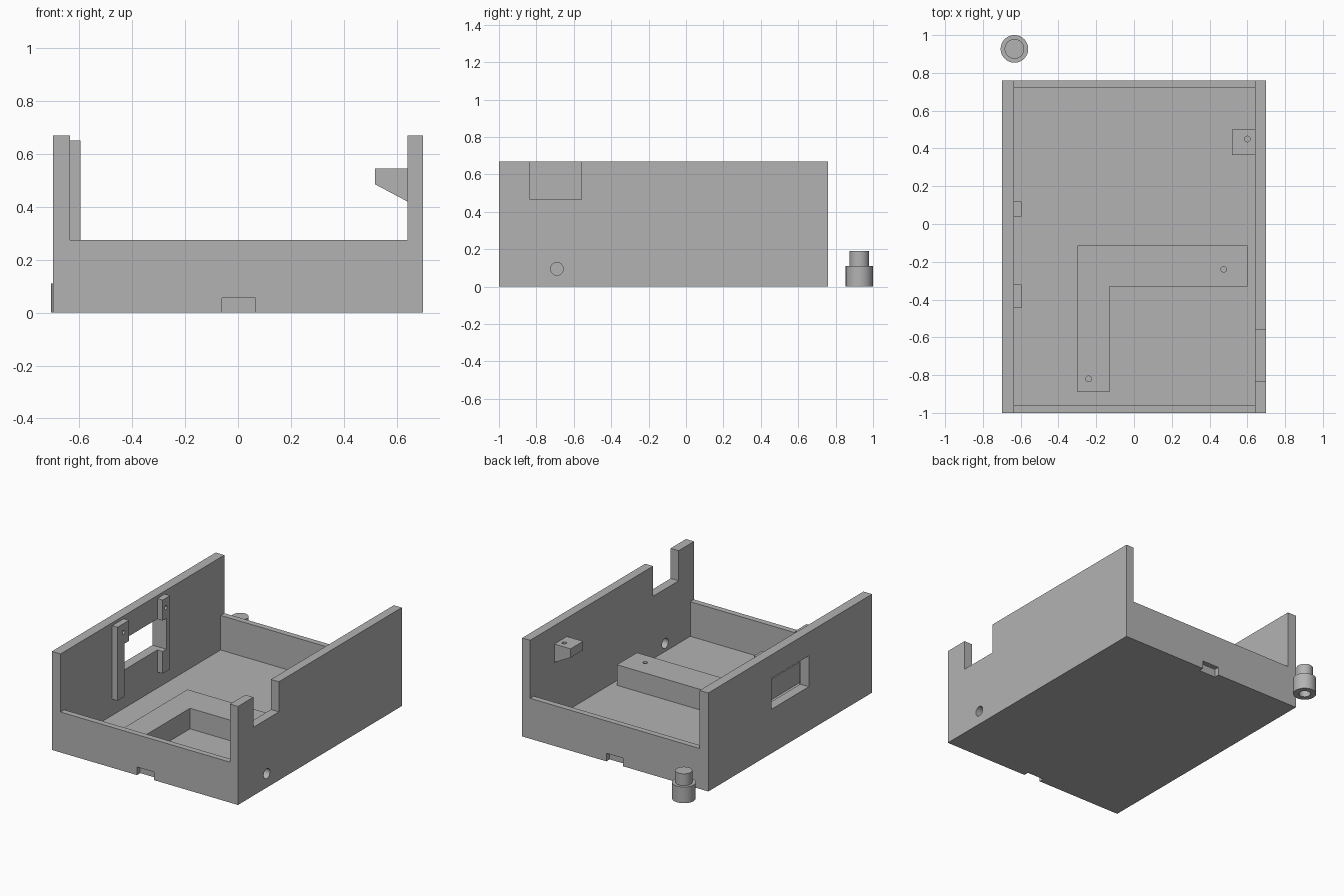
import bpy
import math

if "Cube" in bpy.data.objects:
    bpy.data.objects.remove(bpy.data.objects["Cube"], do_unlink=True)

grey = bpy.data.materials.new("plain_grey")
grey.use_nodes = True
GREY = (0.45, 0.45, 0.45, 1)
grey.diffuse_color = GREY
grey.node_tree.nodes["Principled BSDF"].inputs["Base Color"].default_value = GREY


def prism(name, outline, low, high, axis="z"):
    """Extrude a closed outline along z, or along y for (x, z) outlines."""
    def place(p, h):
        return (p[0], p[1], h) if axis == "z" else (p[0], h, p[1])
    n = len(outline)
    verts = [place(p, h) for h in (low, high) for p in outline]
    faces = [list(range(n))[::-1], list(range(n, 2 * n))]
    faces += [(i, (i + 1) % n, (i + 1) % n + n, i + n) for i in range(n)]
    if axis == "y":
        faces = [list(f)[::-1] for f in faces]
    mesh = bpy.data.meshes.new(name)
    mesh.from_pydata(verts, [], faces)
    mesh.materials.append(grey)
    obj = bpy.data.objects.new(name, mesh)
    bpy.context.collection.objects.link(obj)
    return obj


def box(name, x, y, z):
    return prism(name, [(x[0], y[0]), (x[1], y[0]), (x[1], y[1]), (x[0], y[1])], *z)


def rod(name, centre, radius, depth, axis="z", sides=32):
    turn = (0, math.pi / 2, 0) if axis == "x" else (0, 0, 0)
    bpy.ops.mesh.primitive_cylinder_add(vertices=sides, radius=radius, depth=depth,
                                        location=centre, rotation=turn)
    obj = bpy.context.object
    obj.name = name
    obj.data.materials.append(grey)
    return obj


def combine(obj, others, operation="DIFFERENCE"):
    """Apply a boolean with each other object, then remove that object."""
    for other in others:
        other.hide_render = True
        mod = obj.modifiers.new("cut", "BOOLEAN")
        mod.operation, mod.solver, mod.object = operation, "EXACT", other
        bpy.context.view_layer.objects.active = obj
        bpy.ops.object.modifier_apply(modifier=mod.name)
        bpy.data.objects.remove(other, do_unlink=True)


# Tray: high side walls, low end walls, thin floor
INNER = (-0.635, 0.64)
WINDOW = ((-0.8, -0.5), (-0.32, 0.08), (0.3, 0.51))
tray = box("tray", (-0.7, 0.7), (-1, 0.76), (0, 0.67))
cuts = [
    box("cavity", INNER, (-0.96, 0.72), (0.04, 0.8)),
    box("end_gap", INNER, (-1.1, 0.9), (0.275, 0.9)),
    box("window", *WINDOW),
    box("side_notch", (0.5, 0.8), (-0.835, -0.56), (0.465, 0.8)),
    rod("side_hole", (0.68, -0.69, 0.095), 0.034, 0.2, "x"),
]
for y in (-1, 0.76):
    cuts.append(box("end_notch", (-0.06, 0.067), (y - 0.035, y + 0.035), (-0.1, 0.055)))
combine(tray, cuts)

# L-shaped raised block with screw holes
block = prism("corner_block", [(-0.3, -0.89), (-0.13, -0.89), (-0.13, -0.33),
                               (0.6, -0.33), (0.6, -0.115), (-0.3, -0.115)], 0.03, 0.18)
combine(block, [rod("hole", (x, y, 0.18), 0.015, 0.2, sides=16)
                for x, y in ((0.475, -0.24), (-0.24, -0.82))])

# Wedge bracket on the left wall
bracket = prism("wall_bracket", [(0.518, 0.485), (0.65, 0.415), (0.65, 0.545),
                                 (0.518, 0.545)], 0.365, 0.5, "y")
combine(bracket, [rod("hole", (0.6, 0.45, 0.545), 0.015, 0.14, sides=16)])

# Window posts on the right wall, relieved around the opening
POST_X = (-0.645, -0.595)
front_post = box("front_window_post", POST_X, (-0.445, -0.32), (0.15, 0.65))
combine(front_post, [box("relief", (-0.8, -0.5), (-0.37, -0.2), (0.1, 0.51)),
                     rod("hole", (-0.6, -0.38, 0.59), 0.014, 0.06, "x", 16)])
rear_post = box("rear_window_post", POST_X, (0.04, 0.12), (0.15, 0.65))
combine(rear_post, [box("relief", *WINDOW),
                    rod("hole", (-0.6, 0.075, 0.585), 0.014, 0.06, "x", 16)])

# Loose stepped button with a socket underneath
button = rod("button", (-0.633, 0.927, 0.055), 0.073, 0.11, sides=48)
combine(button, [rod("button_top", (-0.633, 0.927, 0.14), 0.052, 0.1, sides=48)], "UNION")
combine(button, [rod("socket", (-0.633, 0.927, 0), 0.037, 0.16)])

# Smooth round surfaces, keep edges crisp
bpy.ops.object.select_all(action="DESELECT")
for obj in (tray, block, bracket, front_post, rear_post, button):
    obj.select_set(True)
bpy.context.view_layer.objects.active = tray
bpy.ops.object.shade_smooth_by_angle(angle=math.radians(30))
